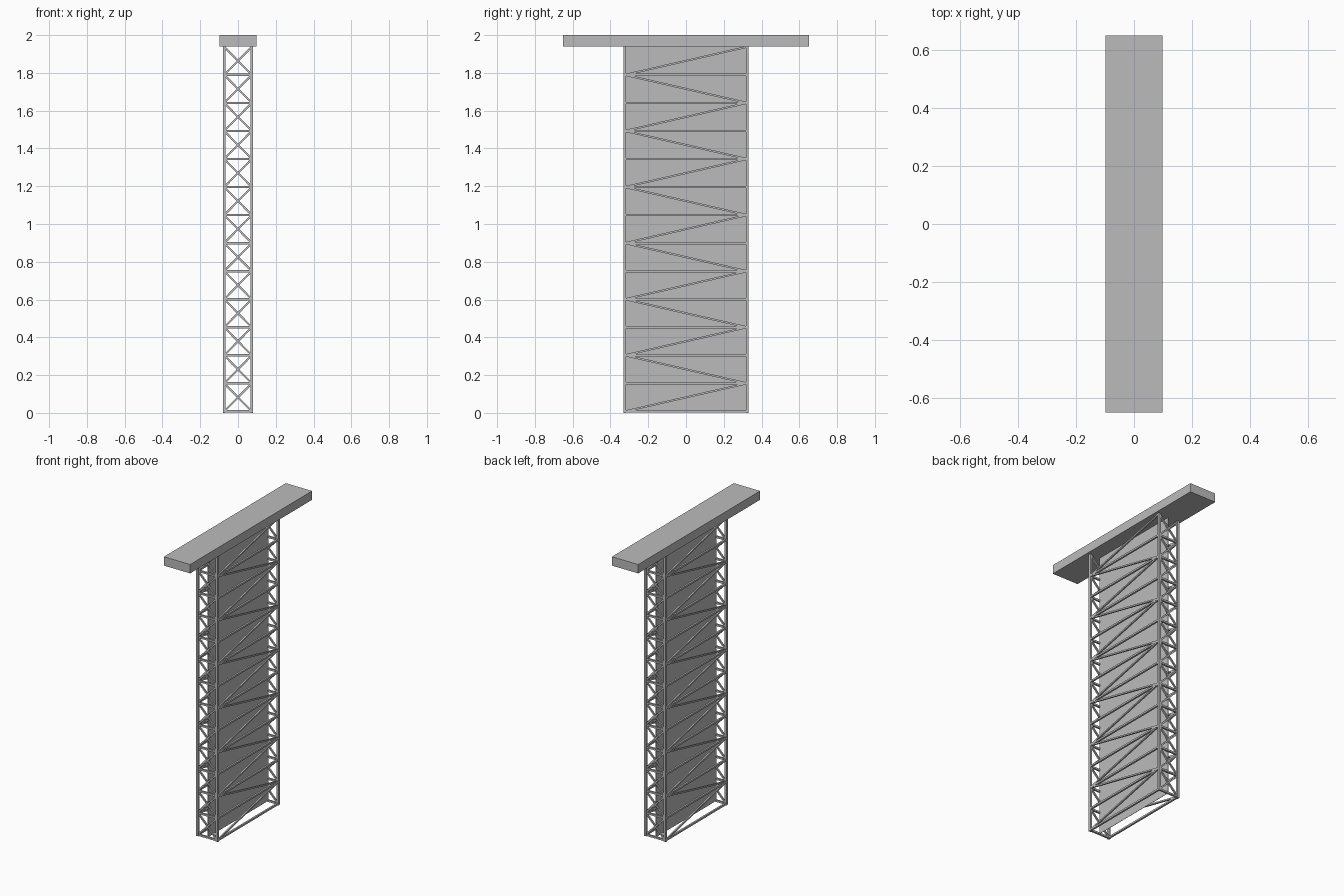
import bpy, bmesh
from mathutils import Vector

if "Cube" in bpy.data.objects:
    bpy.data.objects.remove(bpy.data.objects["Cube"])

LEG_X, LEG_Y = 0.073, 0.324      # leg centre lines
BASE, TOP, BAYS = 0.008, 1.938, 13
STEP = (TOP - BASE) / BAYS

grey = bpy.data.materials.new("concrete_grey")
grey.diffuse_color = (0.5, 0.5, 0.5, 1)
grey.use_nodes = True
grey.node_tree.nodes["Principled BSDF"].inputs["Base Color"].default_value = grey.diffuse_color


def finish(bm, name):
    bmesh.ops.recalc_face_normals(bm, faces=bm.faces)
    mesh = bpy.data.meshes.new(name)
    bm.to_mesh(mesh)
    bm.free()
    mesh.materials.append(grey)
    obj = bpy.data.objects.new(name, mesh)
    bpy.context.collection.objects.link(obj)
    return obj


def add_box(bm, centre, size):
    verts = bmesh.ops.create_cube(bm, size=1)["verts"]
    bmesh.ops.scale(bm, vec=size, verts=verts)
    bmesh.ops.translate(bm, vec=centre, verts=verts)


def add_bar(bm, a, b, width):
    """Square bar running from point a to point b."""
    a, b = Vector(a), Vector(b)
    d = b - a
    verts = bmesh.ops.create_cube(bm, size=1)["verts"]
    bmesh.ops.scale(bm, vec=(width, width, d.length), verts=verts)
    # local axes: keep one pair of faces flush with the truss plane
    side = Vector((1, 0, 0)) if abs(d.x) < 1e-6 else Vector((0, 1, 0))
    z = d.normalized()
    y = z.cross(side)
    for v in verts:
        v.co = (a + b) / 2 + side * v.co.x + y * v.co.y + z * v.co.z


# Deck slab on top
bm = bmesh.new()
add_box(bm, (0, 0, 1.97), (0.196, 1.3, 0.06))
finish(bm, "top_slab")

# Thin infill panel down the middle
bm = bmesh.new()
add_box(bm, (0, 0, (BASE + 1.94) / 2), (0.002, 2 * LEG_Y, 1.94 - BASE))
finish(bm, "centre_panel")

# Four corner legs
bm = bmesh.new()
for sx in (-1, 1):
    for sy in (-1, 1):
        add_box(bm, (sx * LEG_X, sy * LEG_Y, 0.97), (0.015, 0.015, 1.94))
finish(bm, "corner_legs")

# Horizontal rails round the legs at every level
bm = bmesh.new()
for i in range(BAYS):
    z = BASE + i * STEP
    for s in (-1, 1):
        add_bar(bm, (s * LEG_X, -LEG_Y, z), (s * LEG_X, LEG_Y, z), 0.012)
        add_bar(bm, (-LEG_X, s * LEG_Y, z), (LEG_X, s * LEG_Y, z), 0.012)
finish(bm, "horizontal_rails")

# Cross braces on the narrow ends
bm = bmesh.new()
for i in range(BAYS):
    lo = BASE + i * STEP
    for sy in (-1, 1):
        for sx in (-1, 1):
            add_bar(bm, (-sx * LEG_X, sy * LEG_Y, lo),
                    (sx * LEG_X, sy * LEG_Y, lo + STEP), 0.01)
finish(bm, "end_cross_braces")

# Zigzag braces on the wide sides, turned half round on the far side
bm = bmesh.new()
for i in range(BAYS):
    lo = BASE + i * STEP
    for s in (-1, 1):
        y = s * LEG_Y * (1 if i % 2 == 0 else -1)
        add_bar(bm, (s * LEG_X, -y, lo), (s * LEG_X, y, lo + STEP), 0.01)
finish(bm, "side_zigzag_braces")
